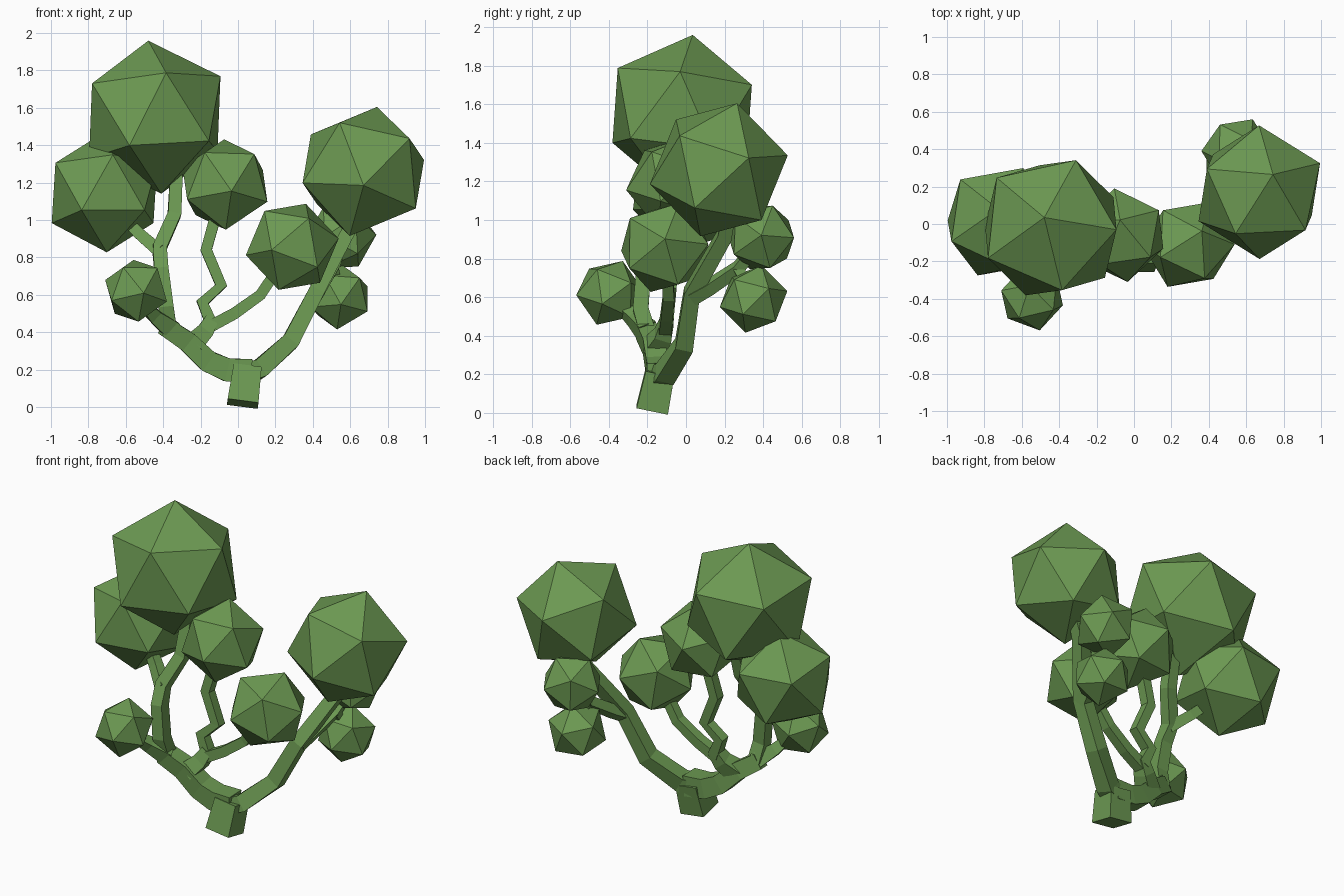
import bpy, bmesh
from mathutils import Vector, Matrix

cube = bpy.data.objects.get("Cube")
if cube:
    bpy.data.objects.remove(cube)

GREEN = (0.15, 0.32, 0.085, 1)
green = bpy.data.materials.new("leaf_green")
green.use_nodes = True
green.diffuse_color = GREEN
shader = green.node_tree.nodes["Principled BSDF"]
shader.inputs["Base Color"].default_value = GREEN
shader.inputs["Roughness"].default_value = 0.9


def add_object(name, bm):
    bmesh.ops.recalc_face_normals(bm, faces=bm.faces)
    mesh = bpy.data.meshes.new(name)
    bm.to_mesh(mesh)
    bm.free()
    mesh.materials.append(green)
    obj = bpy.data.objects.new(name, mesh)
    bpy.context.collection.objects.link(obj)
    return obj


def leaf_ball(name, center, radius, tip, neighbour):
    """Icosahedron turned so two adjacent corners point at tip and neighbour."""
    c = Vector(center)
    z = (Vector(tip) - c).normalized()
    d = Vector(neighbour) - c
    x = (d - z * d.dot(z)).normalized()
    y = z.cross(x)
    turn = Matrix((x, y, z)).transposed().to_4x4()
    bm = bmesh.new()
    bmesh.ops.create_icosphere(bm, subdivisions=1, radius=radius)
    bm.transform(Matrix.Translation(c) @ turn)
    add_object(name, bm)


def branch(name, points, start, end):
    """Four-sided tapering tube along a path; start and end are half widths."""
    pts = [Vector(p) for p in points]
    bm = bmesh.new()
    rings = []
    for i, p in enumerate(pts):
        t = (pts[min(i + 1, len(pts) - 1)] - pts[max(i - 1, 0)]).normalized()
        u = t.cross(Vector((0, 1, 0))).normalized()
        v = t.cross(u)
        h = start + (end - start) * i / (len(pts) - 1)
        rings.append([bm.verts.new(p + (u * a + v * b) * h)
                      for a, b in ((1, 1), (-1, 1), (-1, -1), (1, -1))])
    for low, high in zip(rings, rings[1:]):
        for k in range(4):
            n = (k + 1) % 4
            bm.faces.new((low[k], low[n], high[n], high[k]))
    bm.faces.new(rings[0])
    bm.faces.new(rings[-1])
    add_object(name, bm)


# Leaf balls
leaf_ball("top_leaf_ball", (-.445, -.02, 1.55), .414, (-.48, .035, 1.96), (-.095, -.03, 1.77))
leaf_ball("outer_right_leaf_ball", (-.714, .012, 1.145), .325, (-.84, -.285, 1.05), (-1, 0, .98))
leaf_ball("middle_leaf_ball", (-.07, -.06, 1.19), .255, (-.035, -.31, 1.155), (.152, -.13, 1.1))
leaf_ball("inner_left_leaf_ball", (.29, -.11, .857), .252, (.18, -.335, .84), (.22, -.175, .623))
leaf_ball("large_left_leaf_ball", (.67, .17, 1.26), .365, (.743, .265, 1.605), (.67, .525, 1.34))
leaf_ball("small_front_leaf_ball", (-.545, -.395, .622), .179, (-.505, -.565, .61), (-.535, -.45, .447))
leaf_ball("small_low_leaf_ball", (.54, .35, .59), .18, (.55, .18, .55), (.53, .31, .42))
leaf_ball("small_back_leaf_ball", (.55, .39, .91), .19, (.725, .39, .92), (.62, .44, .735))

# Trunk and main limbs
branch("trunk", [(.025, -.175, .018), (.05, -.135, .21)], .083, .075)
branch("left_limb", [(.02, -.14, .18), (.11, -.11, .2), (.28, -.01, .35),
                     (.42, .03, .62), (.58, .2, .92), (.67, .23, 1.08)], .055, .033)
branch("right_limb", [(.07, -.135, .19), (-.06, -.14, .2), (-.16, -.15, .245),
                      (-.27, -.17, .35), (-.39, -.21, .43)], .066, .05)

# Branches reaching each leaf ball
branch("back_branch", [(.42, .03, .6), (.45, .12, .65), (.51, .27, .75), (.55, .36, .86)], .035, .028)
branch("low_branch", [(.51, .27, .75), (.53, .32, .65)], .028, .022)
branch("front_branch", [(-.36, -.2, .42), (-.45, -.27, .49), (-.52, -.36, .57)], .05, .022)
branch("upright_branch", [(-.37, -.2, .42), (-.385, -.235, .54), (-.41, -.22, .74), (-.42, -.17, .85),
                          (-.34, -.09, 1.03), (-.33, -.04, 1.24)], .042, .034)
branch("outer_branch", [(-.415, -.18, .83), (-.52, -.1, .92), (-.62, -.04, 1.02)], .034, .028)
branch("middle_fork", [(-.25, -.17, .33), (-.18, -.12, .4), (-.14, -.1, .47)], .055, .035)
branch("zigzag_branch", [(-.14, -.1, .44), (-.19, -.09, .56), (-.09, -.08, .65),
                         (-.17, -.07, .84), (-.12, -.06, 1.02)], .033, .03)
branch("inner_branch", [(-.17, -.11, .42), (-.02, -.1, .5), (.12, -.09, .6), (.22, -.1, .75)], .033, .028)
